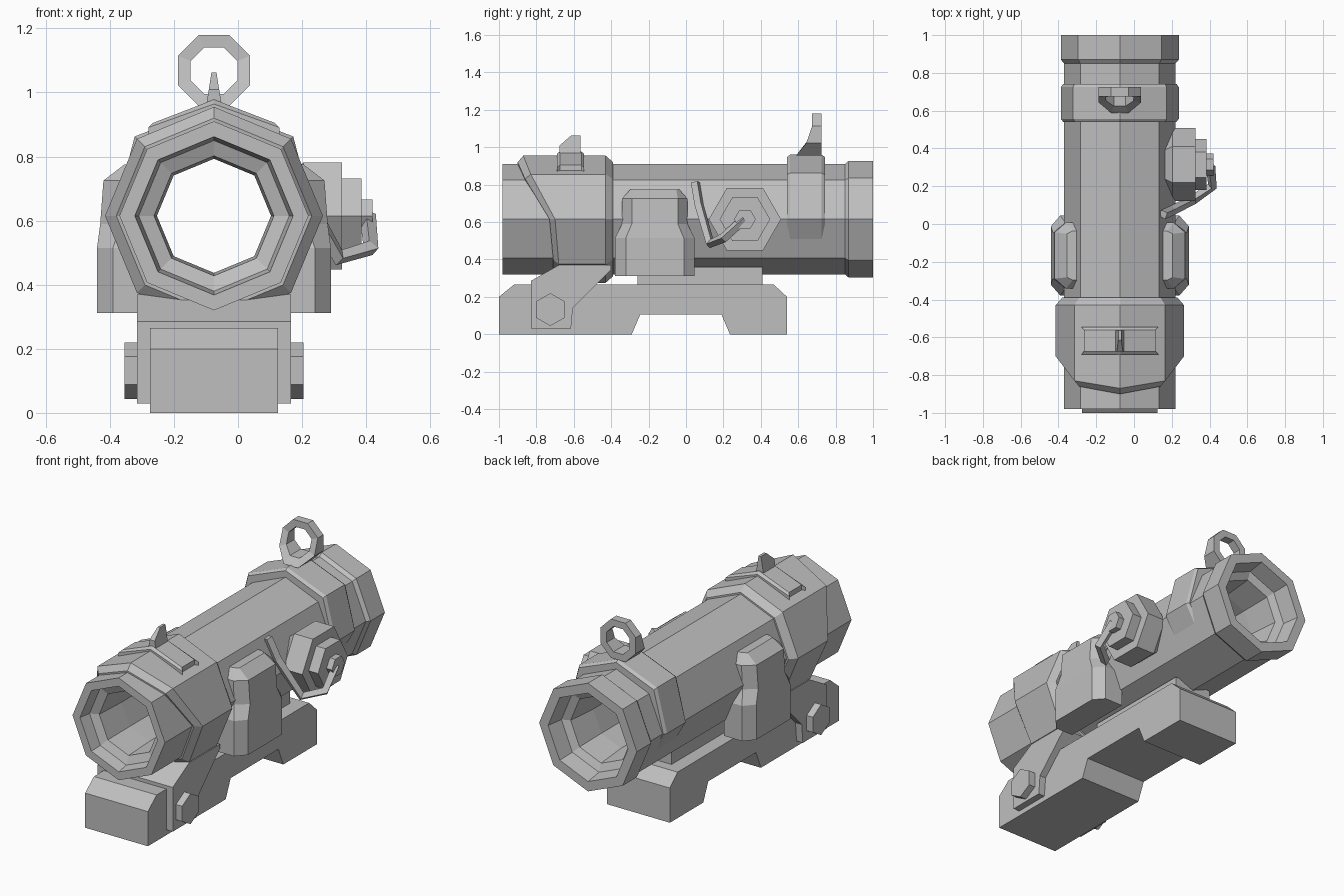
import bpy, bmesh, math
from mathutils import Vector

cube = bpy.data.objects.get("Cube")
if cube:
    bpy.data.objects.remove(cube, do_unlink=True)

CX, CZ = -0.075, 0.615          # sight axis

metal = bpy.data.materials.new("matte grey metal")
metal.use_nodes = True
GREY = (0.52, 0.52, 0.52, 1)
metal.diffuse_color = GREY
metal.node_tree.nodes["Principled BSDF"].inputs["Base Color"].default_value = GREY


def loft(name, rings, closed=False):
    """Skin rings of points; cap the ends, or join last ring to first."""
    bm = bmesh.new()
    loops = [[bm.verts.new(p) for p in ring] for ring in rings]
    n = len(loops[0])
    pairs = list(zip(loops, loops[1:]))
    if closed:
        pairs.append((loops[-1], loops[0]))
    else:
        bm.faces.new(loops[0])
        bm.faces.new(loops[-1])
    for a, b in pairs:
        for i in range(n):
            j = (i + 1) % n
            bm.faces.new((a[i], a[j], b[j], b[i]))
    bmesh.ops.recalc_face_normals(bm, faces=bm.faces)
    mesh = bpy.data.meshes.new(name)
    bm.to_mesh(mesh)
    bm.free()
    mesh.materials.append(metal)
    obj = bpy.data.objects.new(name, mesh)
    bpy.context.collection.objects.link(obj)
    return obj


def octagon(radius, y):
    """Ring about the sight axis; radius and y may be per-corner lists."""
    ring = []
    for k in range(8):
        r = radius[k] if isinstance(radius, list) else radius
        d = y[k] if isinstance(y, list) else y
        a = k * math.pi / 4
        ring.append((CX + r * math.cos(a), d, CZ + r * math.sin(a)))
    return ring


def slab(name, profile, half):
    """Side profile (y, z) extruded across the sight axis."""
    return loft(name, [[(CX + s * half, y, z) for y, z in profile] for s in (-1, 1)])


def hexagon(x, radius, y, z, turn=0.0):
    return [(x, y + radius * math.cos(turn + k * math.pi / 3),
             z + radius * math.sin(turn + k * math.pi / 3)) for k in range(6)]


# Hollow sight tube with stepped rims
tube = [(.295, -.98), (.295, .85), (.312, .87), (.312, 1), (.255, 1), (.24, .9),
        (.195, .88), (.178, .7), (.178, -.7), (.187, -.89), (.235, -.91), (.247, -.98)]
loft("sight_tube", [octagon(r, y) for r, y in tube], closed=True)

# Front band with swept-back leading edge
lead = [-.70, -.83, -.87, -.83, -.70, -.68, -.68, -.68]
lip = [y - .03 for y in lead]
loft("front_band", [octagon(.28, lip), octagon(.305, lip), octagon(.34, lead),
                    octagon(.34, -.43), octagon(.305, -.39), octagon(.28, -.39)], closed=True)

# Rear saddle band over the upper half of the tube
saddle = [.312, .35, .345, .35, .312, .28, .28, .28]
slim = [r - .012 for r in saddle]
loft("rear_band", [octagon(.26, .54), octagon(slim, .54), octagon(saddle, .557),
                   octagon(saddle, .725), octagon(slim, .742), octagon(.26, .742)], closed=True)

# Rail base, riser and clamp
slab("rail_base", [(-1, 0), (-1, .2), (-.92, .265), (.47, .265), (.54, .2), (.54, 0),
                   (.235, 0), (.19, .105), (-.245, .105), (-.29, 0)], .2)
slab("riser", [(-.26, .25), (-.26, .36), (.41, .36), (.41, .25)], .12)
slab("clamp", [(-.83, .03), (-.83, .285), (-.68, .37), (-.4, .37), (-.4, .345),
               (-.605, .14), (-.615, .03)], .24)

# Mirrored clamp bolts and side housings
for side, word in ((1, "left"), (-1, "right")):
    loft(word + "_clamp_bolt", [hexagon(CX + side * d, .088, -.725, .132, math.pi / 6)
                                for d in (.22, .28)])
    rings = []
    # height, corner offset, outer offset, half length at corner and at face
    for z, a, b, long, short in ((.312, .315, .365, .212, .155), (.515, .315, .365, .212, .155),
                                 (.59, .29, .355, .175, .123), (.725, .285, .345, .175, .123),
                                 (.775, .25, .28, .13, .115)):
        half = [(.2, -long), (a, -long), (b, -short), (b, short), (a, long), (.2, long)]
        rings.append([(CX + side * dx, -.167 + dy, z) for dx, dy in half])
    loft(word + "_side_housing", rings)

# Stepped hexagonal adjustment knob on the left side
knob = [(.16, .15), (.205, .193), (.325, .193), (.325, .135), (.385, .135),
        (.385, .058), (.42, .058)]
loft("adjustment_knob", [hexagon(x, r, .315, CZ) for x, r in knob])

# Bent retaining strap running to the knob
curve = bpy.data.curves.new("knob_strap", "CURVE")
curve.dimensions = "3D"
curve.bevel_depth = .026
curve.bevel_resolution = 0
curve.use_fill_caps = True
path = [(.155, .05, .81), (.2, .07, .69), (.315, .13, .485), (.415, .2, .515), (.405, .31, CZ)]
spline = curve.splines.new("POLY")
spline.points.add(len(path) - 1)
for point, co in zip(spline.points, path):
    point.co = (*co, 1)
spline.use_smooth = False
curve.materials.append(metal)
bpy.context.collection.objects.link(bpy.data.objects.new("knob_strap", curve))

# Front sight foot (chevron) and blade
def chevron(y, grow):
    half, top = .19 + grow, .978 - grow
    return [(CX - half, y, .84), (CX - half, y, .905 - grow), (CX, y, top),
            (CX + half, y, .905 - grow), (CX + half, y, .84), (CX, y, .9)]

loft("front_sight_foot", [chevron(-.69, .014), chevron(-.675, 0),
                          chevron(-.56, 0), chevron(-.545, .014)])
blade = []
for z, w, y0, y1 in ((.95, .026, -.675, -.565), (1.01, .016, -.675, -.565), (1.062, .008, -.615, -.565)):
    blade.append([(CX - w, y0, z), (CX + w, y0, z), (CX + w, y1, z), (CX - w, y1, z)])
loft("front_sight_blade", blade)


# Rear ring sight, flaring forward at its base
def sight_ring(apothem, front):
    ring = []
    for k in range(8):
        a = (k + .5) * math.pi / 4
        r = apothem / math.cos(math.pi / 8)
        z = 1.068 + r * math.sin(a)
        y = .725
        if front:
            drop = max(0, 1.11 - z)
            y = .675 - .1 * drop - 3 * drop ** 2
        ring.append((CX + r * math.cos(a), y, z))
    return ring

loft("rear_ring_sight", [sight_ring(.112, True), sight_ring(.112, False),
                         sight_ring(.073, False), sight_ring(.073, True)], closed=True)
